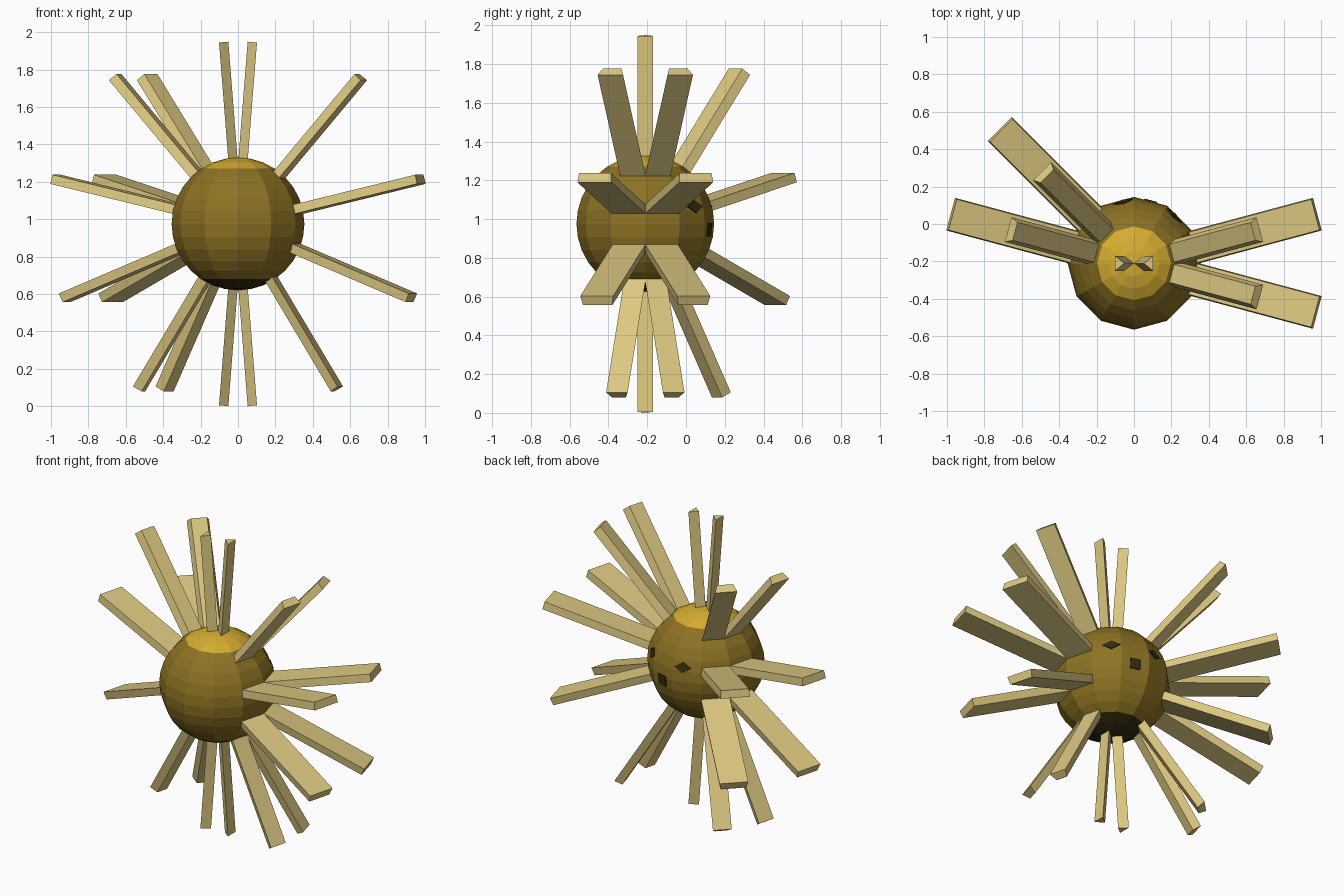
import bpy, bmesh, math
from mathutils import Vector, Matrix

if "Cube" in bpy.data.objects:
    bpy.data.objects.remove(bpy.data.objects["Cube"])

CENTRE = Vector((0, -0.21, 0.975))
RADIUS = 0.355


def material(name, rgb):
    m = bpy.data.materials.new(name)
    m.diffuse_color = (*rgb, 1)
    m.use_nodes = True
    m.node_tree.nodes["Principled BSDF"].inputs["Base Color"].default_value = m.diffuse_color
    return m


gold = material("gold", (0.66, 0.41, 0.03))
olive = material("olive_gold", (0.265, 0.17, 0.017))
tan = material("pale_tan", (0.72, 0.58, 0.22))
dark = material("dark_brown", (0.035, 0.025, 0.004))


def finish(bm, name, *mats):
    bmesh.ops.recalc_face_normals(bm, faces=bm.faces)
    me = bpy.data.meshes.new(name)
    bm.to_mesh(me)
    bm.free()
    for mat in mats:
        me.materials.append(mat)
    ob = bpy.data.objects.new(name, me)
    bpy.context.collection.objects.link(ob)
    return ob


def ray(name, azimuth, elevation, section, start, end):
    """Extrude a cross-section (side, up) outwards along a radial direction."""
    a, e = math.radians(azimuth), math.radians(elevation)
    out = Vector((math.cos(a) * math.cos(e), math.sin(a) * math.cos(e), math.sin(e)))
    side = Vector((-math.sin(a), math.cos(a), 0))
    up = out.cross(side)
    bm = bmesh.new()
    rings = [[bm.verts.new(CENTRE + out * d + side * s + up * u) for s, u in section]
             for d in (start, end)]
    n = len(section)
    for ring in rings:
        bm.faces.new(ring)
    for i in range(n):
        j = (i + 1) % n
        bm.faces.new((rings[0][i], rings[0][j], rings[1][j], rings[1][i]))
    return finish(bm, name, tan)


# Central ball: olive body, gold cap on top, dark cap underneath
bm = bmesh.new()
bmesh.ops.create_uvsphere(bm, u_segments=12, v_segments=16, radius=RADIUS,
                          matrix=Matrix.Translation(CENTRE))
cap = RADIUS * math.cos(math.radians(34))
for f in bm.faces:
    h = f.calc_center_median().z - CENTRE.z
    f.material_index = 1 if h > cap else 2 if h < -cap else 0
ball = finish(bm, "ball", olive, gold, dark)
bpy.context.view_layer.update()

# Flat rays: four columns, four heights, narrower towards the poles
for azimuth in (-15, 15, 165, 135):
    for elevation in (49.2, 13.3, -22.4, -58.3):
        w = 0.09 * math.cos(math.radians(elevation))
        taper = 0.012 * math.sin(math.radians(elevation))
        hi, lo, t = w - taper, w + taper, 0.025
        ray("ray", azimuth, elevation,
            [(-lo, -t), (lo, -t), (hi, t), (-hi, t)], 0.31, 1.037)

# Wedge-shaped rays at the top and bottom, with the sharp edge towards the axis
for azimuth in (0, 180):
    for sign, name in ((1, "top_ray"), (-1, "bottom_ray")):
        ray(name, azimuth, sign * 85.5,
            [(-0.04, -0.025 * sign), (0.04, -0.025 * sign), (0, 0.025 * sign)], 0.31, 0.975)

# Small dark plates on the back: two diamonds and a square between them
for name, azimuth, elevation, w, h, turn in (
        ("right_diamond", 50, 15, 0.055, 0.034, 0),
        ("left_diamond", 100, 15, 0.055, 0.034, 0),
        ("middle_square", 75, -5, 0.048, 0.048, 45)):
    a, e = math.radians(azimuth), math.radians(elevation)
    d = Vector((math.cos(a) * math.cos(e), math.sin(a) * math.cos(e), math.sin(e)))
    hit, loc, normal, _ = ball.ray_cast(CENTRE + d, -d)
    side = Vector((0, 0, 1)).cross(normal).normalized()
    up = normal.cross(side)
    basis = Matrix((side, up, normal)).transposed().to_4x4()
    bm = bmesh.new()
    bmesh.ops.create_cone(bm, cap_ends=True, segments=4, radius1=1, radius2=1, depth=0.009,
                          matrix=Matrix.Translation(loc + normal * 0.001) @ basis
                          @ Matrix.Diagonal((w, h, 1, 1))
                          @ Matrix.Rotation(math.radians(turn), 4, 'Z'))
    finish(bm, name, dark)
